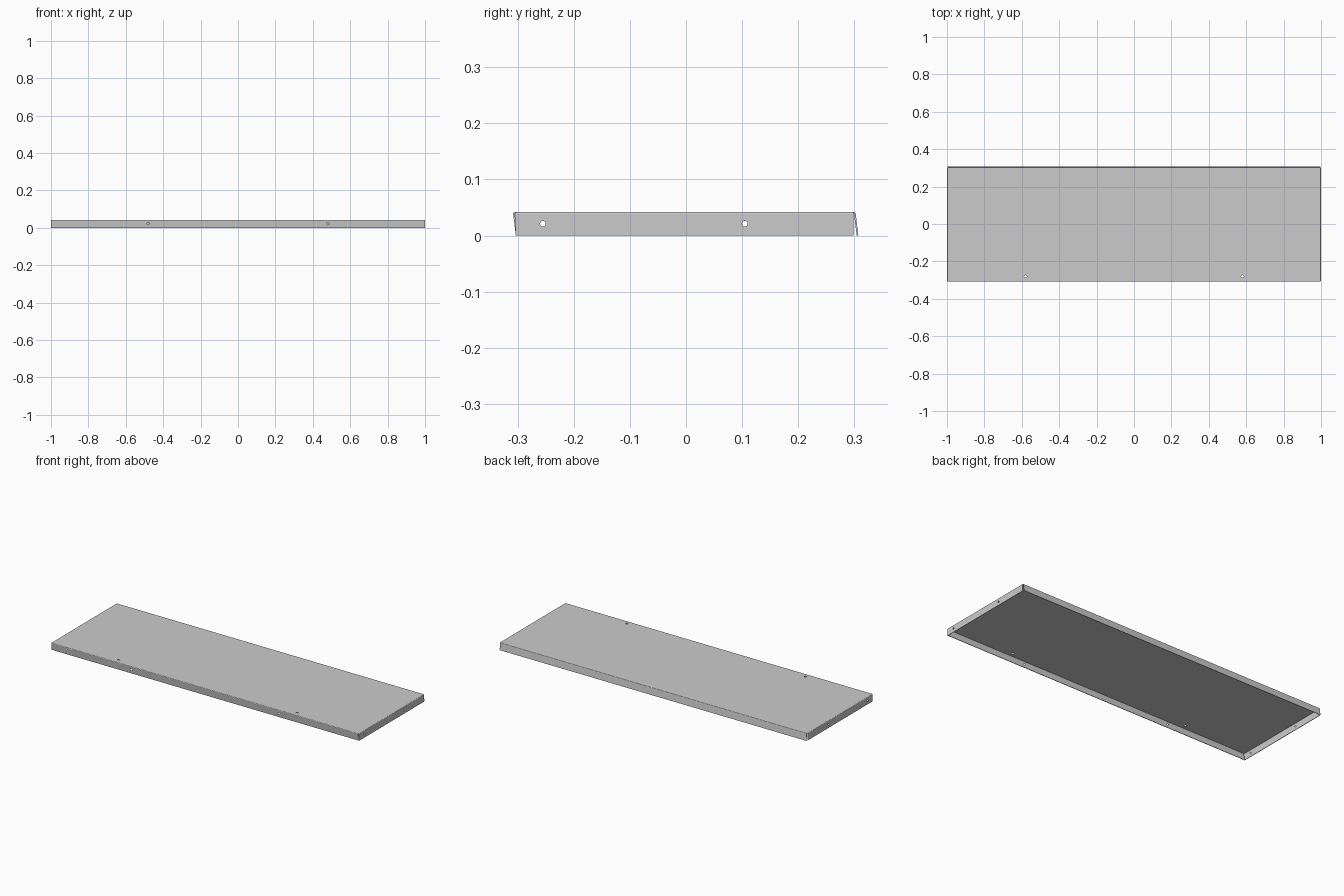
import bpy, bmesh, math
from mathutils import Matrix, Vector

if "Cube" in bpy.data.objects:
    bpy.data.objects.remove(bpy.data.objects["Cube"])

H, T, R, STEPS = 0.042, 0.003, 0.004, 6   # height, sheet thickness, bend radius


def bend_path(angle):
    """Outward reach and height along a rounded bend, then straight to the floor."""
    pts = []
    for i in range(1, STEPS + 1):
        a = angle * i / STEPS
        pts.append((R * math.sin(a), H - R * (1 - math.cos(a))))
    reach, z = pts[-1]
    pts.append((reach + z / math.tan(angle), 0))
    return pts


def add_flange(bm, a, b, out, degrees):
    """Fold a flange down from the edge a-b of the top sheet."""
    for reach, z in bend_path(math.radians(degrees)):
        new = []
        for base in (a0 := corner[a], corner[b]):
            new.append(bm.verts.new((base.x + out[0] * reach, base.y + out[1] * reach, z)))
        bm.faces.new((prev[a, b][1], prev[a, b][0], new[0], new[1]))
        prev[a, b] = new


# Folded sheet: flat top with four flanges, open at the corners
bm = bmesh.new()
x1, y0, y1 = 1 - R, -0.304, 0.2985
corner = [Vector(p) for p in ((-x1, y0, H), (x1, y0, H), (x1, y1, H), (-x1, y1, H))]
verts = [bm.verts.new(c) for c in corner]
bm.faces.new(verts)
prev = {(i, (i + 1) % 4): [verts[i], verts[(i + 1) % 4]] for i in range(4)}
for a, b, out, deg in ((0, 1, (0, -1), 97), (1, 2, (1, 0), 90),
                       (2, 3, (0, 1), 83), (3, 0, (-1, 0), 90)):
    add_flange(bm, a, b, out, deg)
mesh = bpy.data.meshes.new("shelf_panel")
bm.to_mesh(mesh)
bm.free()
panel = bpy.data.objects.new("shelf_panel", mesh)
bpy.context.collection.objects.link(panel)
solid = panel.modifiers.new("thickness", 'SOLIDIFY')
solid.thickness, solid.offset = T, -1

# Mounting hole cutters, mirrored left and right
bm = bmesh.new()
for s in (-1, 1):
    for pos, axis, r in (((s * 0.48, -0.305, 0.022), 'X', 0.006),
                         ((s * 0.58, -0.28, H), 'Z', 0.007),
                         ((s, -0.255, 0.021), 'Y', 0.005),
                         ((s, 0.105, 0.021), 'Y', 0.005)):
        rot = Matrix.Rotation(0 if axis == 'Z' else math.pi / 2, 4, 'X' if axis == 'Z' else axis)
        bmesh.ops.create_cone(bm, cap_ends=True, segments=24, radius1=r, radius2=r,
                              depth=0.02, matrix=Matrix.Translation(pos) @ rot)
mesh = bpy.data.meshes.new("hole_cutters")
bm.to_mesh(mesh)
bm.free()
cutter = bpy.data.objects.new("hole_cutters", mesh)
bpy.context.collection.objects.link(cutter)
cutter.hide_render = True

# Drill the holes and remove the cutters
drill = panel.modifiers.new("holes", 'BOOLEAN')
drill.object, drill.operation, drill.solver = cutter, 'DIFFERENCE', 'EXACT'
bpy.context.view_layer.objects.active = panel
panel.select_set(True)
for name in ("thickness", "holes"):
    bpy.ops.object.modifier_apply(modifier=name)
bpy.data.objects.remove(cutter)
